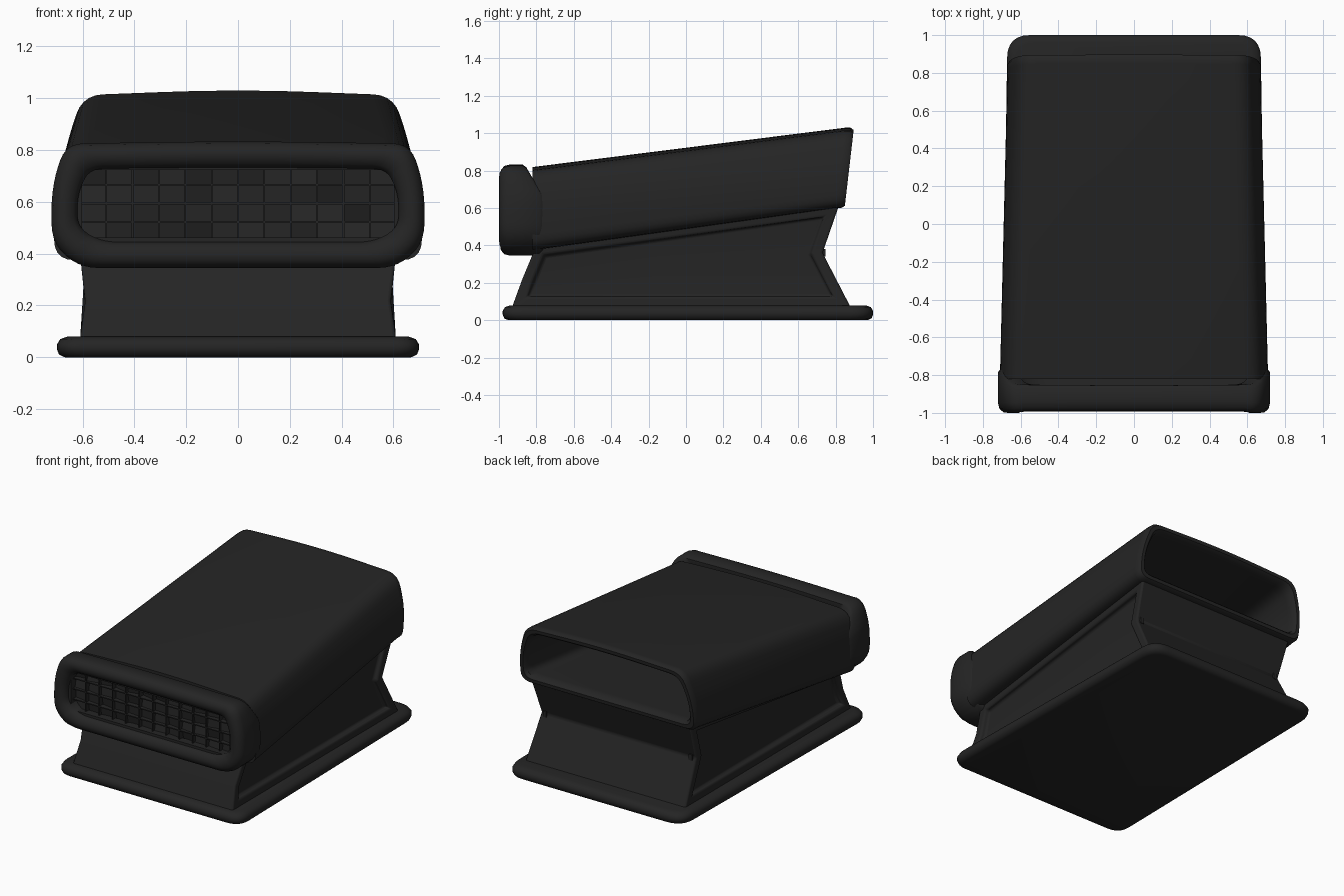
import bpy, bmesh, math, random
from mathutils import Vector, Matrix

if "Cube" in bpy.data.objects:
    bpy.data.objects.remove(bpy.data.objects["Cube"])

random.seed(4)


def material(name, v):
    m = bpy.data.materials.new(name)
    m.diffuse_color = (v, v, v, 1)
    m.use_nodes = True
    m.node_tree.nodes["Principled BSDF"].inputs["Base Color"].default_value = m.diffuse_color
    return m


BLACK = material("matte_black", 0.018)


def finish(name, bm, angle=35, bevel=0):
    bmesh.ops.recalc_face_normals(bm, faces=bm.faces)
    me = bpy.data.meshes.new(name)
    bm.to_mesh(me)
    bm.free()
    ob = bpy.data.objects.new(name, me)
    bpy.context.collection.objects.link(ob)
    me.materials.append(BLACK)
    if bevel:
        b = ob.modifiers.new("bevel", 'BEVEL')
        b.width, b.segments, b.limit_method = bevel, 3, 'ANGLE'
        b.angle_limit = math.radians(40)
    bpy.ops.object.select_all(action='DESELECT')
    ob.select_set(True)
    bpy.context.view_layer.objects.active = ob
    bpy.ops.object.shade_smooth_by_angle(angle=math.radians(angle))
    return ob


def rounded(corners, n=5):
    """Round a closed polygon of (x, y, radius) corners."""
    out = []
    for i, (x, y, r) in enumerate(corners):
        p = Vector((x, y))
        a = Vector(corners[i - 1][:2]) - p
        b = Vector(corners[(i + 1) % len(corners)][:2]) - p
        a = p + a.normalized() * min(r, a.length * .48)
        b = p + b.normalized() * min(r, b.length * .48)
        for k in range(n + 1):
            t = k / n
            out.append(a * (1 - t) ** 2 + p * 2 * t * (1 - t) + b * t * t)
    return out


def mirrored(half):
    return half + [(-x, y, r) for x, y, r in reversed(half) if x > 0]


def loft(rings, closed=False, caps=False):
    bm = bmesh.new()
    vs = [[bm.verts.new(p) for p in ring] for ring in rings]
    n = len(vs[0])
    pairs = list(zip(vs, vs[1:])) + ([(vs[-1], vs[0])] if closed else [])
    for a, b in pairs:
        for i in range(n):
            bm.faces.new((a[i], a[(i + 1) % n], b[(i + 1) % n], b[i]))
    if caps:
        bm.faces.new(vs[0])
        bm.faces.new(vs[-1])
    return bm


def shrink(pts, d):
    """Inset an outline evenly by scaling it about its middle."""
    w = max(p.x for p in pts)
    lo, hi = min(p.y for p in pts), max(p.y for p in pts)
    c, h = (lo + hi) / 2, (hi - lo) / 2
    return [Vector((p.x * (1 - d / w), c + (p.y - c) * (1 - d / h))) for p in pts]


# Base plate: tapered slab with rounded rim
plate = rounded([(.70, -.98, .1), (.67, 1, .12), (-.67, 1, .12), (-.70, -.98, .1)], 6)
rings = []
for z, d in ((0, .03), (.01, .008), (.03, 0), (.05, 0), (.07, .012), (.08, .04)):
    rings.append([(p.x, p.y, z) for p in shrink(plate, d)])
finish("base_plate", loft(rings, caps=True), 50)

# Pedestal: waisted block with recessed side panels
levels = []
for hw, yf, zf, yb, zb in ((.61, -.93, .07, .88, .07),
                           (.59, -.875, .22, .73, .36),
                           (.61, -.80, .40, .82, .62)):
    levels.append([(-hw, yf, zf), (hw, yf, zf), (hw, yb, zb), (-hw, yb, zb)])
bm = loft(levels, caps=True)
bmesh.ops.recalc_face_normals(bm, faces=bm.faces)
for s in (1, -1):
    side = [f for f in bm.faces if f.normal.x * s > .7 and len(f.verts) == 4
            and abs(f.calc_center_median().x) > .5]
    bmesh.ops.inset_region(bm, faces=side, thickness=.055, use_even_offset=True)
    bmesh.ops.inset_region(bm, faces=side, thickness=.012, depth=-.035)
finish("pedestal", bm, 25, .012)

# Small slots at the rear waist
for s, label in ((1, "right"), (-1, "left")):
    bm = bmesh.new()
    bmesh.ops.create_cube(bm, size=1, matrix=Matrix.Translation((s * .555, .735, .36))
                          @ Matrix.Diagonal((.025, .02, .04, 1)))
    finish("rear_slot_" + label, bm)

# Housing: sloping hollow duct, open at the back
front = rounded(mirrored([(0, .825, .3), (.655, .80, .08), (.71, .66, .12), (.71, .375, .08)]))
back = rounded(mirrored([(0, 1.035, .3), (.60, 1.012, .08), (.67, .80, .15), (.67, .60, .07)]))


def back_ring(d, dy):
    return [(p.x, .83 + .05 * (p.y - .6) / .43 + dy, p.y) for p in shrink(back, d)]


def front_ring(d, dy=0):
    return [(p.x, -.82 + dy, p.y) for p in shrink(front, d)]


finish("housing", loft([front_ring(0), back_ring(0, -.03), back_ring(0, 0),
                        back_ring(.012, .018), back_ring(.035, .018),
                        back_ring(.05, 0), back_ring(.055, -.05),
                        front_ring(.06)], closed=True), 40)

# Front bezel: thick rounded ring with a slanted upper rear edge
outline = rounded(mirrored([(0, .835, .3), (.665, .825, .07), (.72, .66, .1),
                            (.72, .44, .08), (.61, .345, .07)]))


def rear_y(z):
    return -.765 - max(0, z - .67) * .55


rings = [[(p.x, rear_y(q.y) + dy, p.y) for p, q in zip(shrink(outline, d), outline)]
         for d, dy in ((.09, .0), (.014, 0), (0, -.02))]
for y, d in ((-.94, 0), (-.972, .008), (-.99, .03), (-.993, .055),
             (-.98, .085), (-.955, .1), (-.86, .1)):
    rings.append([(p.x, y - .007 * (abs(p.x) > .6), p.y) for p in shrink(outline, d)])
finish("front_bezel", loft(rings, closed=True), 50)

# Thin inner lip around the grille
lip = rounded([(.615, .735, .05), (.615, .45, .05), (-.615, .45, .05), (-.615, .735, .05)])
finish("grille_lip", loft([[(p.x, y, p.y) for p in shrink(lip, d)] for y, d in
                           ((-.9, -.01), (-.955, -.01), (-.955, .012), (-.9, .012))],
                          closed=True), 30)

# Grille: crossed slats with an unevenly tilted tile in each cell
X0, X1, Z0, Z1, NX, NZ = -.61, .61, .45, .738, 12, 4
dx, dz = (X1 - X0) / NX, (Z1 - Z0) / NZ
bm = bmesh.new()


def box(center, size, rot=Matrix()):
    bmesh.ops.create_cube(bm, size=1, matrix=Matrix.Translation(center) @ rot
                          @ Matrix.Diagonal((*size, 1)))


for i in range(1, NX):
    box((X0 + i * dx, -.905, (Z0 + Z1) / 2), (.007, .05, Z1 - Z0))
for j in range(1, NZ):
    box((0, -.905, Z0 + j * dz), (X1 - X0, .05, .007))
for i in range(NX):
    for j in range(NZ):
        tilt = (Matrix.Rotation(random.uniform(-.25, .25), 4, 'X')
                @ Matrix.Rotation(random.uniform(-.25, .25), 4, 'Z'))
        box((X0 + (i + .5) * dx, -.90, Z0 + (j + .5) * dz), (dx * 1.03, .006, dz * 1.05), tilt)
finish("front_grille", bm, 30)
